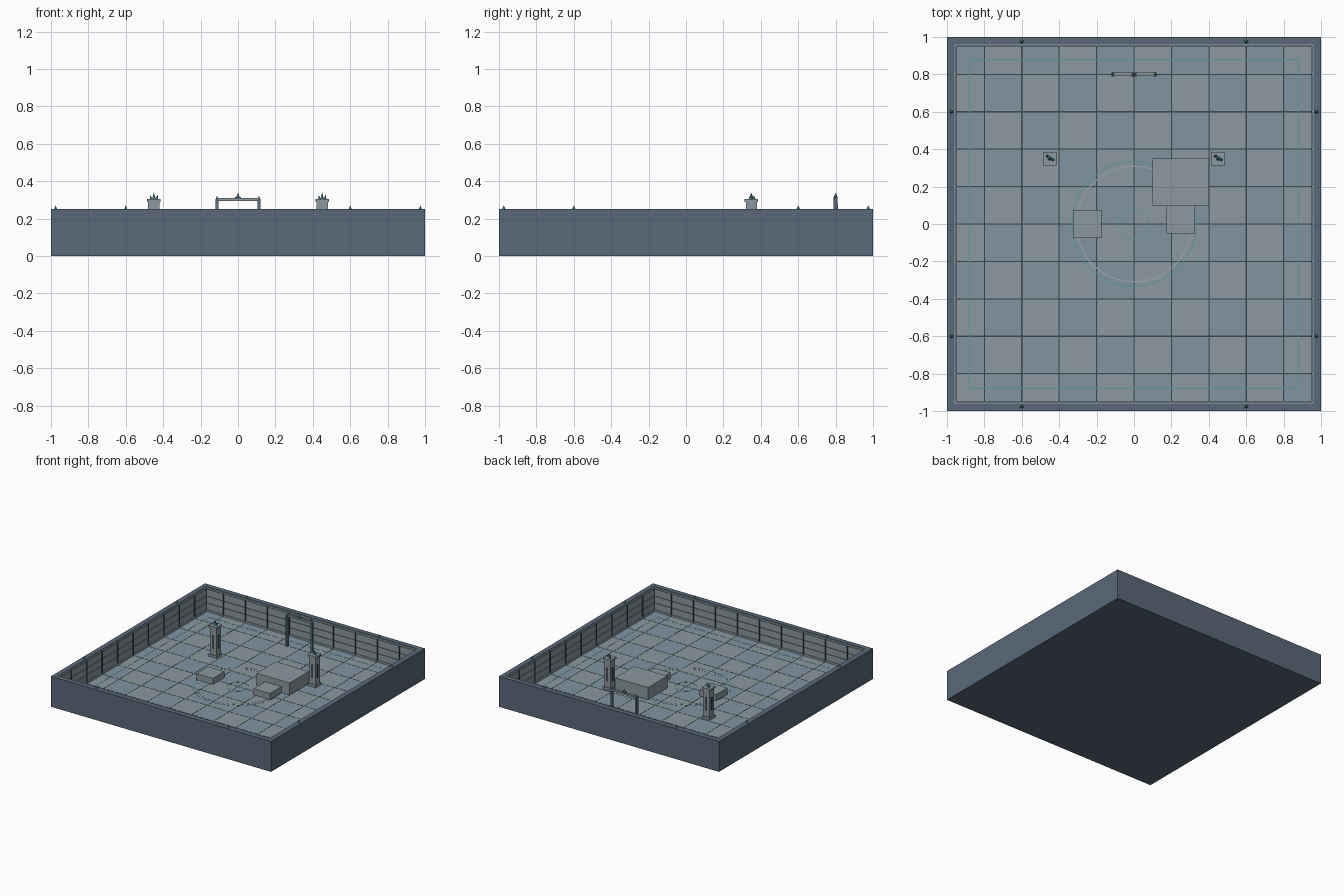
import bpy, bmesh
from math import pi, radians, cos, sin
from mathutils import Matrix, Vector

if "Cube" in bpy.data.objects:
    bpy.data.objects.remove(bpy.data.objects["Cube"])


def mat(name, rgb):
    m = bpy.data.materials.new(name)
    m.diffuse_color = (*rgb, 1)
    m.use_nodes = True
    m.node_tree.nodes["Principled BSDF"].inputs["Base Color"].default_value = m.diffuse_color
    return m


DARK = mat("dark_slate", (0.10, 0.14, 0.19))
SEAM = mat("seam", (0.05, 0.07, 0.08))
STONE_A = mat("stone_grey", (0.26, 0.32, 0.35))
STONE_B = mat("stone_blue", (0.22, 0.30, 0.36))
TRIM = mat("pale_trim", (0.33, 0.39, 0.42))
TEAL = mat("teal", (0.10, 0.32, 0.34))


def finish(name, bm, m):
    me = bpy.data.meshes.new(name)
    bm.to_mesh(me)
    bm.free()
    ob = bpy.data.objects.new(name, me)
    me.materials.append(m)
    bpy.context.collection.objects.link(ob)
    return ob


def boxes(name, spans, m, turns=(0,)):
    """Boxes from (x0,x1,y0,y1,z0,z1), repeated at quarter turns about z."""
    bm = bmesh.new()
    for t in turns:
        r = Matrix.Rotation(t * pi / 2, 4, 'Z')
        for x0, x1, y0, y1, z0, z1 in spans:
            bmesh.ops.create_cube(bm, size=1, matrix=r
                @ Matrix.Translation(((x0 + x1) / 2, (y0 + y1) / 2, (z0 + z1) / 2))
                @ Matrix.Diagonal((x1 - x0, y1 - y0, z1 - z0, 1)))
    return finish(name, bm, m)


def block(cx, cy, w, d, z0, z1):
    return (cx - w / 2, cx + w / 2, cy - d / 2, cy + d / 2, z0, z1)


def crystals(name, items, m=TEAL):
    """Pointed shards from (x, y, z, radius, height, tilt)."""
    bm = bmesh.new()
    for x, y, z, r, h, tilt in items:
        bmesh.ops.create_cone(bm, cap_ends=True, segments=6, radius1=r, radius2=0, depth=h,
            matrix=Matrix.Translation((x, y, z)) @ Matrix.Rotation(radians(tilt), 4, 'Y')
            @ Matrix.Translation((0, 0, h / 2)))
    return finish(name, bm, m)


def ring(name, r0, r1, z0, z1, m, n=48):
    bm = bmesh.new()
    loops = []
    for i in range(n):
        a = 2 * pi * i / n
        loops.append([bm.verts.new((r * cos(a), r * sin(a), z))
                      for r, z in ((r0, z0), (r1, z0), (r1, z1), (r0, z1))])
    for i in range(n):
        a, b = loops[i], loops[(i + 1) % n]
        for k in range(4):
            bm.faces.new((a[k], a[(k + 1) % 4], b[(k + 1) % 4], b[k]))
    bmesh.ops.recalc_face_normals(bm, faces=bm.faces)
    return finish(name, bm, m)


ALL = range(4)
F = 0.05  # floor level

# base slab and four outer walls
boxes("base_slab", [(-1, 1, -1, 1, 0, F - 0.002)], DARK)
boxes("outer_wall", [(-1, 0.96, -1, -0.96, F - 0.002, 0.25)], DARK, ALL)

# floor tiles in two tones, with dark seams between
tiles = ([], [])
for i in range(10):
    for j in range(10):
        x0, y0 = -1 + i * 0.2, -1 + j * 0.2
        g = 0.003
        tiles[(i + j) % 2].append((max(x0 + g, -0.955), min(x0 + 0.2 - g, 0.955),
                                   max(y0 + g, -0.955), min(y0 + 0.2 - g, 0.955), F - 0.002, F))
boxes("floor_tiles_grey", tiles[0], STONE_A)
boxes("floor_tiles_blue", tiles[1], STONE_B)
boxes("floor_seam_bed", [(-0.96, 0.96, -0.96, 0.96, F - 0.002, F - 0.001)], SEAM)

# inner wall panels, ribs and rails
panels, ribs = [], []
for i in range(10):
    x0 = -1 + i * 0.2
    for z0, z1 in ((0.065, 0.117), (0.121, 0.173), (0.177, 0.232)):
        panels.append((max(x0 + 0.005, -0.95), min(x0 + 0.195, 0.95), -0.965, -0.955, z0, z1))
    if i:
        ribs.append((x0 - 0.004, x0 + 0.004, -0.97, -0.95, F, 0.24))
boxes("wall_panels", panels, STONE_A, ALL)
boxes("wall_ribs", ribs, SEAM, ALL)
boxes("wall_rails", [(-0.96, 0.96, -0.965, -0.953, 0.236, 0.247),
                     (-0.955, 0.955, -0.965, -0.95, F, 0.063)], TRIM, ALL)

# shards along the wall tops
shards = []
for s in (-1, 1):
    for t in (-1, 1):
        shards += [(0.6 * s, 0.975 * t, 0.25, 0.01, 0.02, 0), (0.975 * s, 0.6 * t, 0.25, 0.01, 0.02, 0)]
crystals("wall_shards", shards)

# floor inlays
ring("pale_ring", 0.306, 0.312, F, F + 0.001, TRIM)
ring("teal_ring", 0.331, 0.336, F, F + 0.001, TEAL)
ring("centre_ring", 0.078, 0.082, F, F + 0.001, TEAL, 32)
boxes("border_inlay", [(-0.88, 0.88, -0.882, -0.878, F, F + 0.001)], TEAL, ALL)

# stepped platforms
boxes("large_platform", [(0.1, 0.4, 0.1, 0.35, F, 0.15)], STONE_A)
boxes("platform_step", [(0.175, 0.325, -0.05, 0.1, F, 0.1)], STONE_A)
boxes("small_platform", [(-0.325, -0.175, -0.075, 0.075, F, 0.1)], STONE_A)

# pillars with crystal clusters
for side, x in (("left", -0.45), ("right", 0.45)):
    y = 0.35
    boxes(side + "_pillar", [block(x, y, 0.06, 0.06, F, 0.29), block(x, y, 0.072, 0.072, F, 0.07),
                             block(x, y, 0.072, 0.072, 0.288, 0.304)], STONE_A)
    boxes(side + "_pillar_inlay", [block(x, y, 0.018, 0.065, 0.12, 0.23),
                                   block(x, y, 0.065, 0.018, 0.12, 0.23)], SEAM)
    crystals(side + "_crystals", [(x, y, 0.302, 0.012, 0.038, 0),
                                  (x - 0.014, y + 0.013, 0.302, 0.009, 0.024, -12),
                                  (x + 0.015, y - 0.006, 0.302, 0.009, 0.03, 10)])

# gate frame at the back
boxes("gate_posts", [block(s * 0.112, 0.8, 0.014, 0.022, F, 0.305) for s in (-1, 1)], DARK)
boxes("gate_post_strips", [block(s * 0.112, 0.8, 0.006, 0.025, 0.07, 0.28) for s in (-1, 1)], TEAL)
boxes("gate_beam", [block(0, 0.8, 0.23, 0.018, 0.295, 0.309)], STONE_A)
boxes("gate_keystone", [block(0, 0.8, 0.03, 0.022, 0.305, 0.316)], DARK)
crystals("gate_shards", [(0, 0.8, 0.312, 0.011, 0.027, 0)]
         + [(s * 0.112, 0.8, 0.303, 0.009, 0.02, 0) for s in (-1, 1)])
